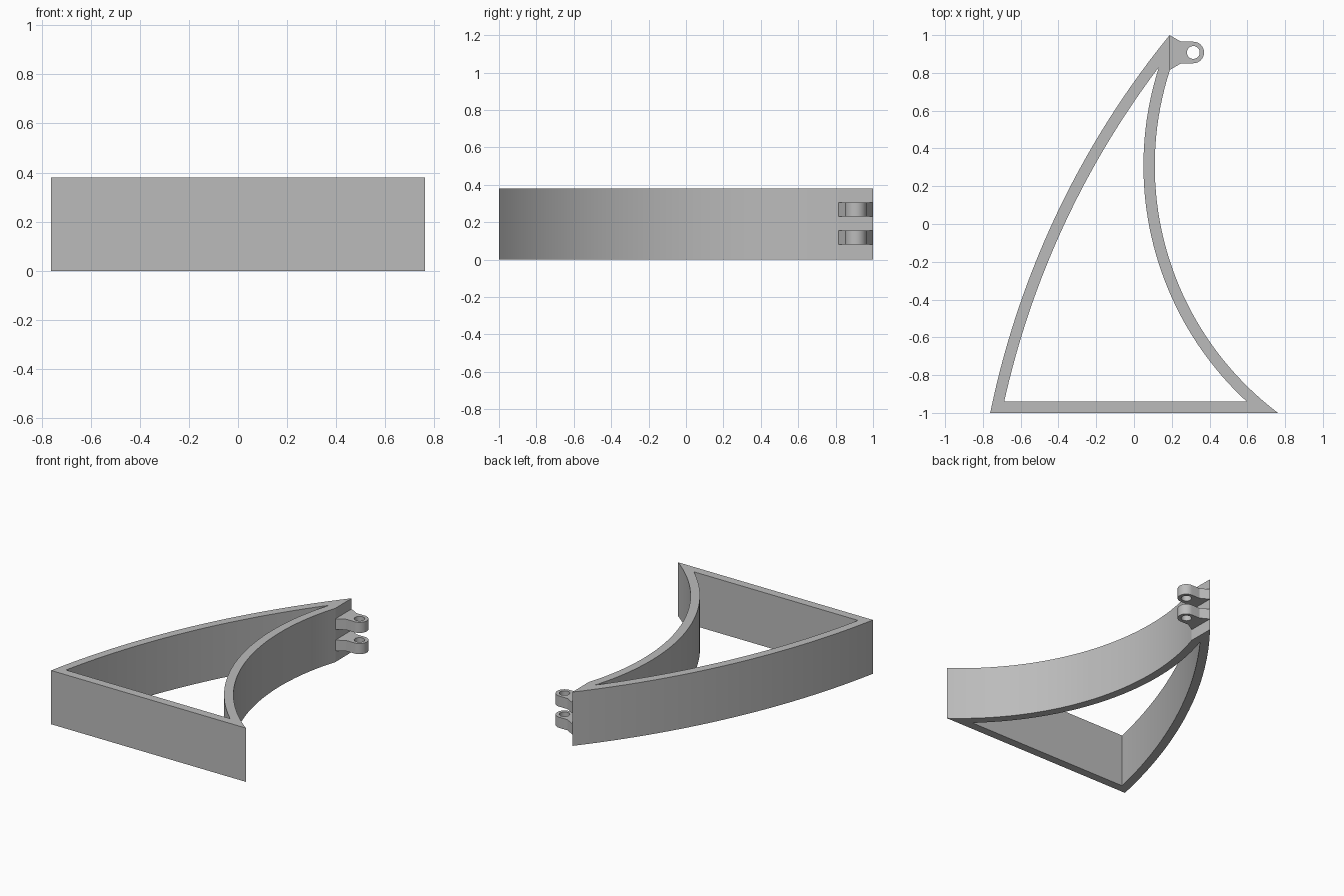
import bpy, bmesh
from math import radians, sqrt, asin, sin, cos, pi

cube = bpy.data.objects.get("Cube")
if cube:
    bpy.data.objects.remove(cube, do_unlink=True)

grey = bpy.data.materials.new("Plain grey")
grey.use_nodes = True
grey.diffuse_color = (0.5, 0.5, 0.5, 1)
grey.node_tree.nodes["Principled BSDF"].inputs["Base Color"].default_value = (0.5, 0.5, 0.5, 1)


def west_arc(cx, cy, r, y0, y1, n=40):
    """Points on the -x side of a circle, running from y0 to y1."""
    a0, a1 = asin((y0 - cy) / r), asin((y1 - cy) / r)
    return [(cx - r * cos(a0 + (a1 - a0) * i / n),
             cy + r * sin(a0 + (a1 - a0) * i / n)) for i in range(n + 1)]


def circle_arc(cx, cy, r, a0, a1, n):
    return [(cx + r * cos(a0 + (a1 - a0) * i / n),
             cy + r * sin(a0 + (a1 - a0) * i / n)) for i in range(n + 1)]


def plate(name, loops, z0, z1):
    """Extrude an outline with holes from z0 to z1."""
    bm = bmesh.new()
    edges = []
    for pts in loops:
        vs = [bm.verts.new((x, y, z0)) for x, y in pts]
        edges += [bm.edges.new((v, vs[i - 1])) for i, v in enumerate(vs)]
    bmesh.ops.triangle_fill(bm, edges=edges, use_beauty=True, normal=(0, 0, 1))
    ext = bmesh.ops.extrude_face_region(bm, geom=bm.faces[:], use_keep_orig=True)
    top = [g for g in ext["geom"] if isinstance(g, bmesh.types.BMVert)]
    bmesh.ops.translate(bm, verts=top, vec=(0, 0, z1 - z0))
    bmesh.ops.recalc_face_normals(bm, faces=bm.faces[:])
    me = bpy.data.meshes.new(name)
    bm.to_mesh(me)
    bm.free()
    me.materials.append(grey)
    ob = bpy.data.objects.new(name, me)
    bpy.context.collection.objects.link(ob)
    bpy.ops.object.select_all(action="DESELECT")
    ob.select_set(True)
    bpy.context.view_layer.objects.active = ob
    bpy.ops.object.shade_smooth_by_angle(angle=radians(15))
    return ob


# Curved triangular frame: two bowed walls and a straight front wall
WALL = 0.06
LX, LY, LR = 3.784, -1.933, 4.64      # circle of the outer long wall
RX, RY, RR = 1.75, 0.309, 1.64        # circle of the outer hollow wall
outer = west_arc(LX, LY, LR, -1, 1) + west_arc(RX, RY, RR, 0.815, -1)

# Opening: both circles offset inward, meeting at a sharp tip
lo, hi = 0.3, 1.0
for _ in range(40):
    mid = (lo + hi) / 2
    gap = (RX - sqrt((RR + WALL) ** 2 - (mid - RY) ** 2)) \
        - (LX - sqrt((LR - WALL) ** 2 - (mid - LY) ** 2))
    lo, hi = (mid, hi) if gap > 0 else (lo, mid)
inner = west_arc(LX, LY, LR - WALL, -1 + WALL, lo) \
    + west_arc(RX, RY, RR + WALL, lo, -1 + WALL)[1:]
plate("frame", [outer, inner], 0, 0.38)

# Two hinge lugs with pin holes
HX, HY, HR = 0.314, 0.908, 0.057
lug = [(0.188, 0.815), (0.25, HY - HR)] \
    + circle_arc(HX, HY, HR, -pi / 2, pi / 2, 20) \
    + [(0.25, HY + HR), (0.188, 1.0)]
hole = circle_arc(HX, HY, 0.034, 0, 2 * pi, 32)[:-1]
for name, z in (("lower_hinge_lug", 0.08), ("upper_hinge_lug", 0.23)):
    plate(name, [lug, hole], z, z + 0.075)
